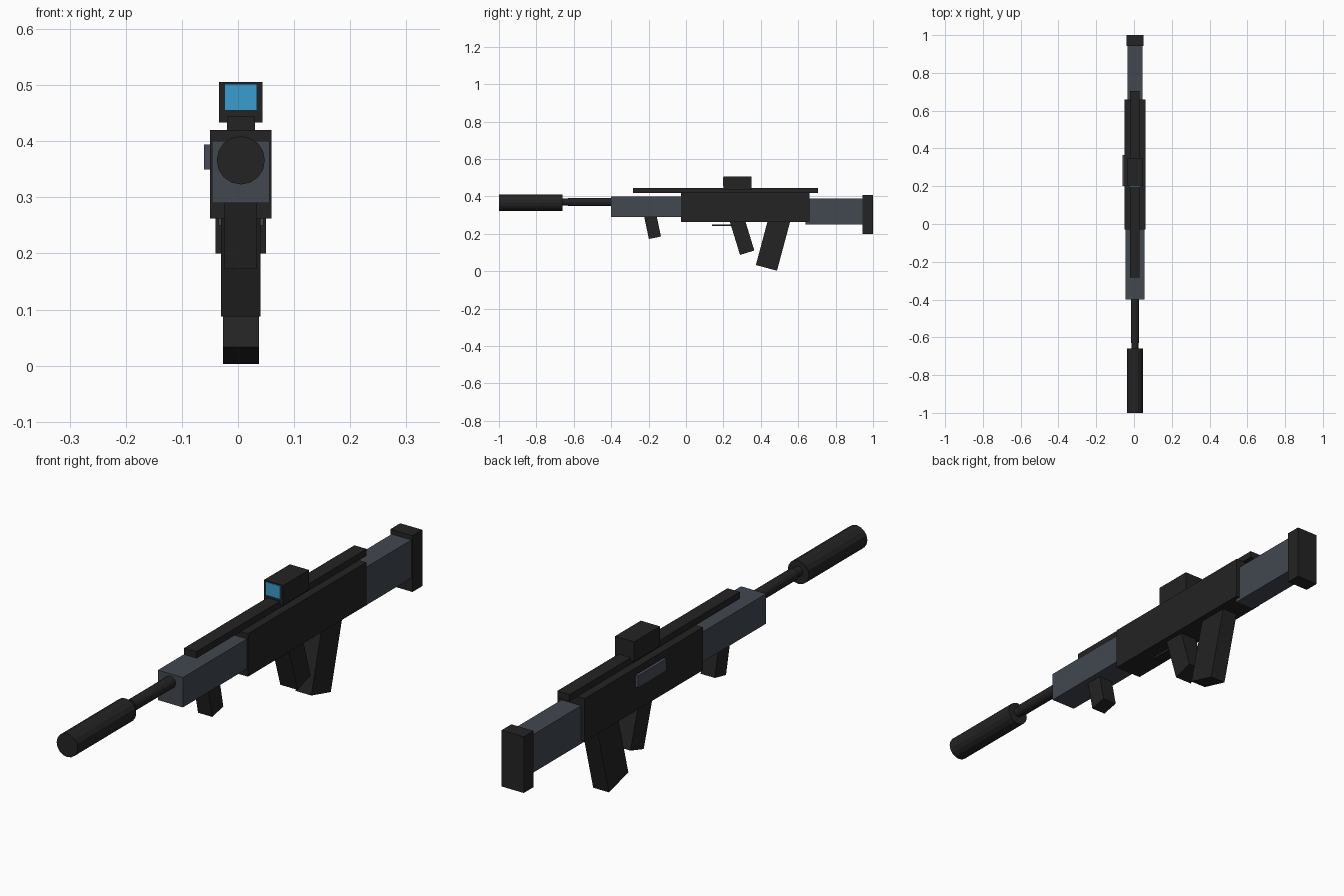
import bpy
from math import radians, sin, cos
from mathutils import Vector

if "Cube" in bpy.data.objects:
    bpy.data.objects.remove(bpy.data.objects["Cube"])

MID = 0.005  # the body sits slightly off centre because of the side port


def material(name, rgb):
    m = bpy.data.materials.new(name)
    m.use_nodes = True
    m.diffuse_color = (*rgb, 1)
    m.node_tree.nodes["Principled BSDF"].inputs["Base Color"].default_value = (*rgb, 1)
    return m


dark = material("dark grey", (0.017, 0.017, 0.017))
slate = material("slate grey", (0.054, 0.064, 0.081))
port_grey = material("port grey", (0.064, 0.07, 0.1))
blue = material("lens blue", (0.04, 0.34, 0.62))


def finish(name, mat):
    ob = bpy.context.object
    ob.name = ob.data.name = name
    ob.data.materials.append(mat)
    return ob


def block(name, mat, width, y, z, x=MID):
    """Box centred on x, spanning the y and z ranges."""
    bpy.ops.mesh.primitive_cube_add(size=1, location=(x, sum(y) / 2, sum(z) / 2))
    ob = finish(name, mat)
    ob.scale = (width, y[1] - y[0], z[1] - z[0])
    return ob


def tilted_block(name, mat, width, depth, length, foot, degrees):
    """Box standing on a foot point (y, z), leaning about the x axis."""
    a = radians(degrees)
    axis = Vector((0, -sin(a), cos(a)))
    bpy.ops.mesh.primitive_cube_add(
        size=1, location=Vector((MID, *foot)) + axis * length / 2, rotation=(a, 0, 0))
    ob = finish(name, mat)
    ob.scale = (width, depth, length)
    return ob


def tube(name, mat, radius, y, z, sides=16):
    bpy.ops.mesh.primitive_cylinder_add(
        vertices=sides, radius=radius, depth=y[1] - y[0],
        location=(MID, sum(y) / 2, z), rotation=(radians(90), 0, 0))
    return finish(name, mat)


# Main body
block("receiver", dark, 0.11, (-0.028, 0.66), (0.262, 0.42))
block("handguard", slate, 0.102, (-0.4, 0.0), (0.29, 0.4))
block("stock", slate, 0.08, (0.64, 0.96), (0.25, 0.39))
block("butt_pad", dark, 0.09, (0.943, 1.0), (0.2, 0.407))
block("side_port", port_grey, 0.02, (0.2, 0.365), (0.35, 0.394), x=-0.051)

# Rail and sight
block("top_rail", dark, 0.05, (-0.284, 0.705), (0.419, 0.444))
block("sight", dark, 0.078, (0.2, 0.35), (0.433, 0.506))
block("sight_lens", blue, 0.058, (0.197, 0.203), (0.455, 0.502))

# Barrel and muzzle
tube("barrel", dark, 0.022, (-0.63, -0.38), 0.37)
tube("barrel_tip", dark, 0.018, (-0.68, -0.62), 0.37)
tube("suppressor", dark, 0.043, (-1.0, -0.66), 0.366)

# Grips, magazine and trigger guard
tilted_block("foregrip", dark, 0.058, 0.066, 0.16, (-0.166, 0.179), 12)
tilted_block("magazine", dark, 0.07, 0.08, 0.22, (0.327, 0.099), 17)
tilted_block("rear_grip", dark, 0.064, 0.117, 0.29, (0.43, 0.018), 0 + 15).rotation_euler.x = radians(-15)
rear = bpy.data.objects["rear_grip"]
lean = radians(-15)
rear.location = Vector((MID, 0.43, 0.018)) + Vector((0, -sin(lean), cos(lean))) * 0.145
block("trigger_guard", dark, 0.03, (0.139, 0.3), (0.241, 0.25))
